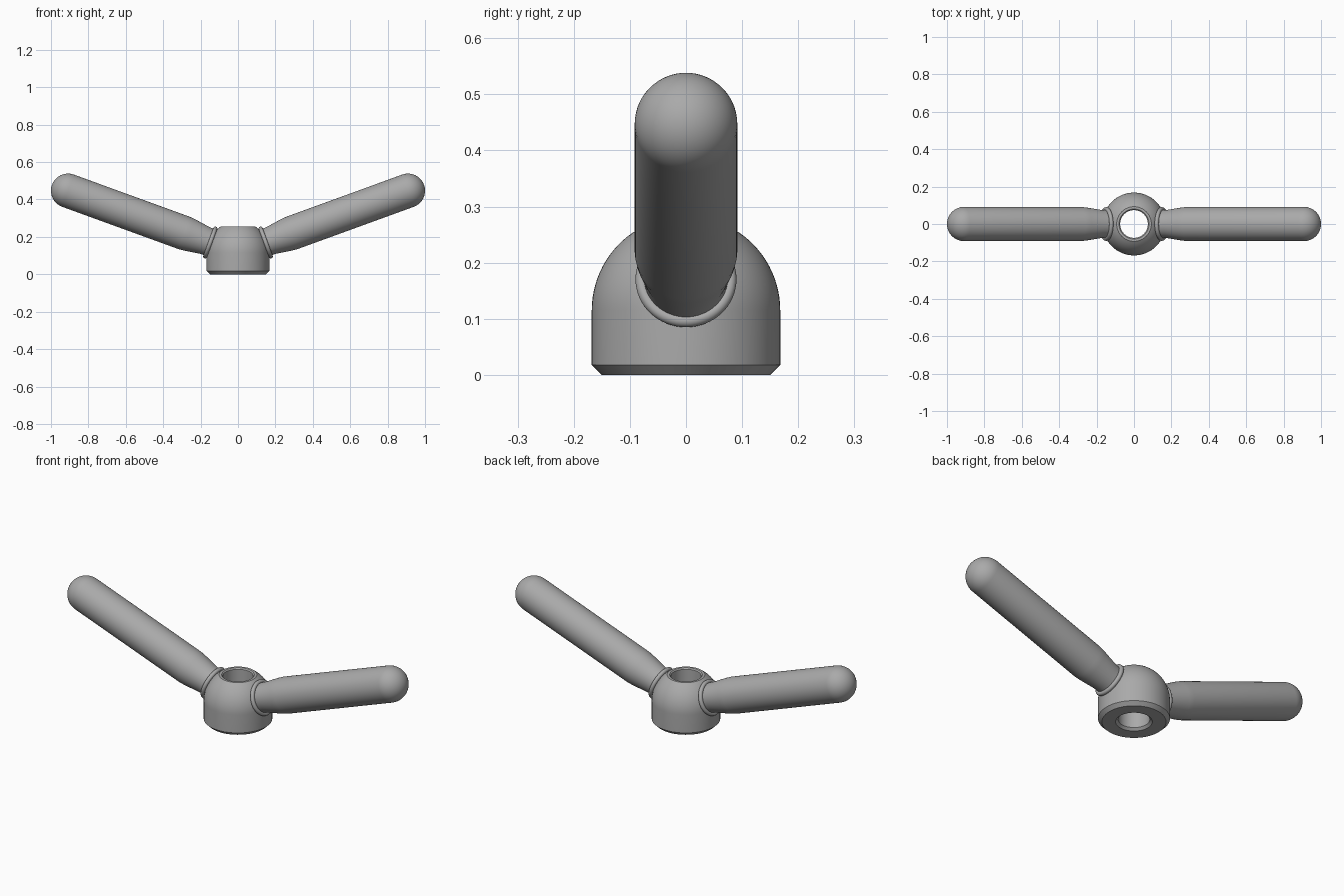
import bpy
import bmesh
from math import sin, cos, pi, radians
from mathutils import Matrix, Vector

if "Cube" in bpy.data.objects:
    bpy.data.objects.remove(bpy.data.objects["Cube"], do_unlink=True)

# Single plain metal colour
metal = bpy.data.materials.new("grey metal")
metal.use_nodes = True
metal.diffuse_color = (0.4, 0.4, 0.4, 1)
metal.node_tree.nodes["Principled BSDF"].inputs["Base Color"].default_value = (0.4, 0.4, 0.4, 1)


def arc(radius, centre, start, end, steps, offset=0.0):
    """Profile points (radius, height) along a circular arc, angles in degrees."""
    angles = [radians(start + (end - start) * i / steps) for i in range(steps + 1)]
    return [(offset + radius * cos(a), centre + radius * sin(a)) for a in angles]


def lathe(name, profile, matrix=Matrix(), closed=False, segments=64):
    """Spin a (radius, height) profile about the local z axis."""
    bm = bmesh.new()
    verts = [bm.verts.new((r, 0, h)) for r, h in profile]
    edges = [bm.edges.new(pair) for pair in zip(verts, verts[1:])]
    if closed:
        edges.append(bm.edges.new((verts[-1], verts[0])))
    bmesh.ops.spin(bm, geom=verts + edges, axis=(0, 0, 1), cent=(0, 0, 0),
                   angle=2 * pi, steps=segments)
    bmesh.ops.remove_doubles(bm, verts=bm.verts, dist=0.0001)
    bmesh.ops.recalc_face_normals(bm, faces=bm.faces)
    mesh = bpy.data.meshes.new(name)
    bm.to_mesh(mesh)
    bm.free()
    mesh.materials.append(metal)
    obj = bpy.data.objects.new(name, mesh)
    bpy.context.collection.objects.link(obj)
    obj.matrix_world = matrix
    bpy.ops.object.select_all(action="DESELECT")
    obj.select_set(True)
    bpy.context.view_layer.objects.active = obj
    bpy.ops.object.shade_smooth_by_angle(angle=radians(30))
    return obj


# Domed hub with a chamfered foot and a through bore
hub_r, bore_r, top = 0.168, 0.074, 0.255
dome = arc(hub_r, 0.115, 0, 56.5, 14)
lathe("hub", [(0.086, 0), (0.15, 0), (hub_r, 0.018)] + dome
      + [(bore_r + 0.006, top), (bore_r, top - 0.006), (bore_r, 0.012)], closed=True)

# Tapered round-ended arms, each with a collar ring where it meets the hub
tilt = radians(20)
arm_r = 0.0915
tip = Vector((1 - arm_r, 0, 0.447))
for side, name in ((1, "left"), (-1, "right")):
    direction = Vector((side * cos(tilt), 0, sin(tilt)))
    turn = Matrix.Rotation(side * (pi / 2 - tilt), 4, "Y")

    def place(back):
        end = Vector((side * tip.x, 0, tip.z))
        return Matrix.Translation(end - direction * back) @ turn

    length = 0.845
    neck = [(0, 0), (0.073, 0), (0.076, 0.07), (0.089, 0.155), (arm_r, 0.185)]
    cap = arc(arm_r, length, 0, 90, 14)
    lathe(name + "_arm", neck + cap, place(length))
    lathe(name + "_collar", arc(0.011, 0, 0, 345, 23, offset=0.079), place(0.809), closed=True)
